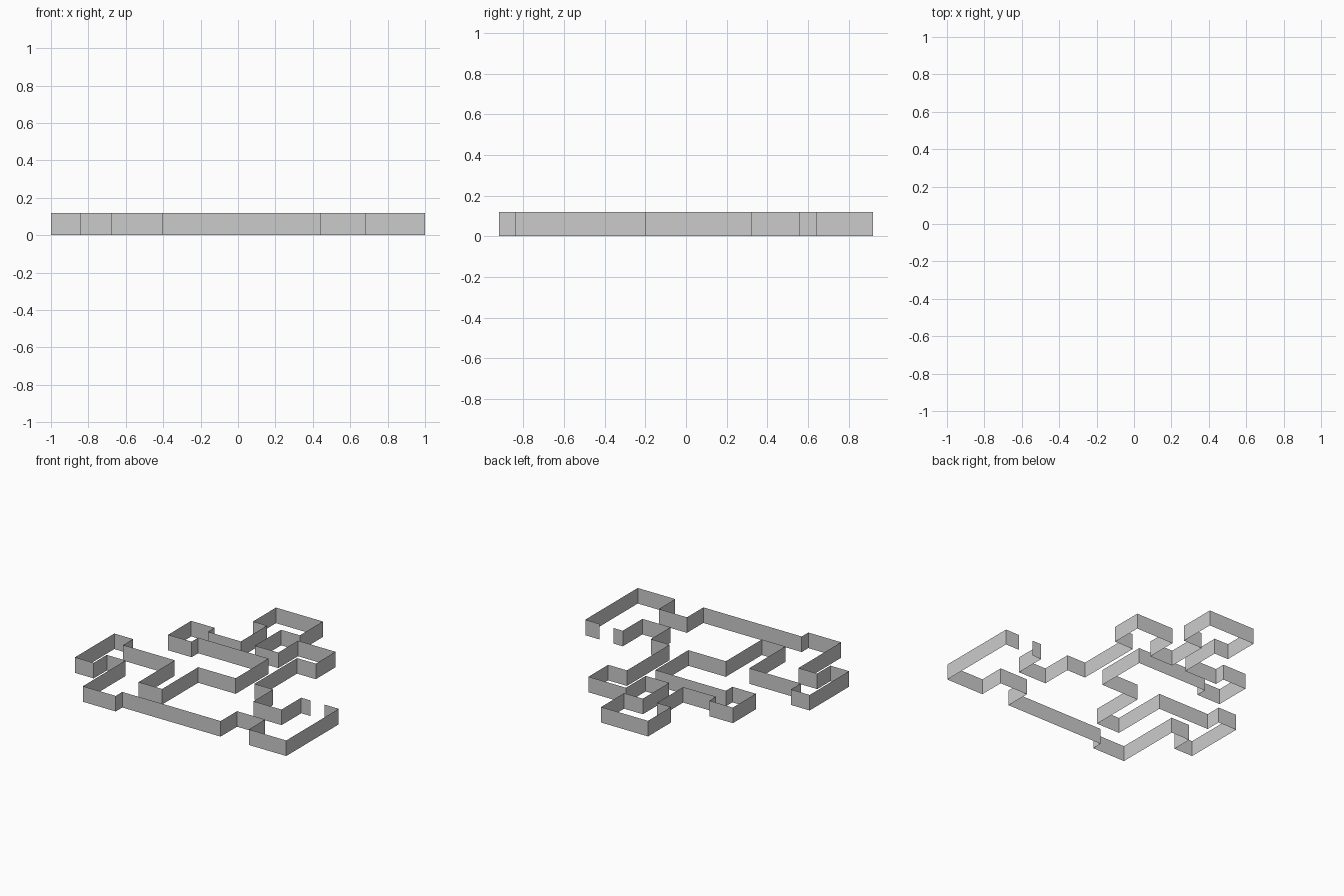
import bpy, bmesh

if "Cube" in bpy.data.objects:
    bpy.data.objects.remove(bpy.data.objects["Cube"])

WALL_HEIGHT = 0.12

# Floor-plan outline, from one side of the doorway round to the other
START = (0.76, -0.20)
# alternating x and y targets: each value moves along one axis only
TURNS = [0.68, -0.44, 0.44, -0.20, 0.28, 0.32, 0.44, 0.56,      # east rooms
         0.12, 0.32, -0.08, 0.64, 0.08, 0.92, -0.32, 0.64,      # north rooms
         -0.20, 0.32, -0.48, 0.40, -0.68, 0.12, -0.48, 0.20,    # north-west room
         0.12, -0.20, -0.20, -0.64, -0.40, -0.20,               # inner hall
         -0.84, -0.08, -1.00, -0.56, -0.84, -0.40, -0.68, -0.92,  # west room
         -0.40, -0.84, 0.44, -0.64, 0.68, -0.84,                # long front wall
         1.00, -0.20, 0.88]                                     # back to the doorway


def outline(start, turns):
    points = [start]
    for i, value in enumerate(turns):
        x, y = points[-1]
        points.append((value, y) if i % 2 == 0 else (x, value))
    return points


# Thin perimeter wall: outline edges raised to wall height
bm = bmesh.new()
verts = [bm.verts.new((x, y, 0)) for x, y in outline(START, TURNS)]
edges = [bm.edges.new(pair) for pair in zip(verts, verts[1:])]
raised = bmesh.ops.extrude_edge_only(bm, edges=edges)["geom"]
bmesh.ops.translate(bm, vec=(0, 0, WALL_HEIGHT),
                    verts=[g for g in raised if isinstance(g, bmesh.types.BMVert)])
bmesh.ops.recalc_face_normals(bm, faces=bm.faces[:])

mesh = bpy.data.meshes.new("perimeter_wall")
bm.to_mesh(mesh)
bm.free()
bpy.context.collection.objects.link(bpy.data.objects.new("perimeter_wall", mesh))
